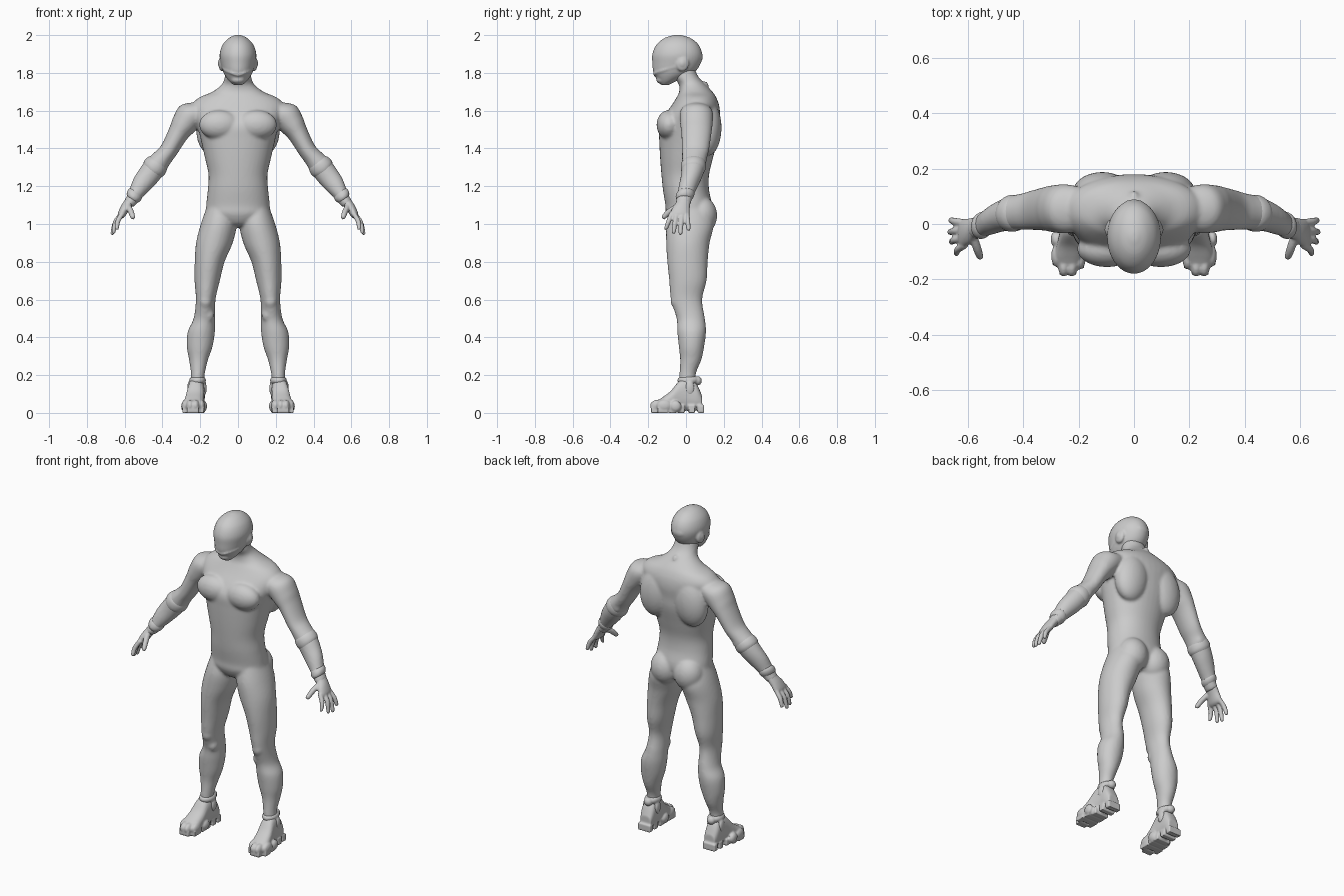
import bpy, bmesh, math
from mathutils import Vector, Matrix

X, Y, Z = Vector((1, 0, 0)), Vector((0, 1, 0)), Vector((0, 0, 1))
SIDES = (1, -1)

skin = bpy.data.materials.new("light grey")
skin.diffuse_color = (0.6, 0.6, 0.6, 1)


def spline(rows, steps=5):
    """Smoothly interpolate rows of numbers."""
    out = []
    for i in range(len(rows) - 1):
        a, b, c, d = (rows[max(0, min(len(rows) - 1, i + k))] for k in (-1, 0, 1, 2))
        for s in range(steps):
            t = s / steps
            out.append([0.5 * (2 * q + (r - p) * t + (2 * p - 5 * q + 4 * r - w) * t * t
                               + (3 * q - p - 3 * r + w) * t ** 3)
                        for p, q, r, w in zip(a, b, c, d)])
    out.append(list(rows[-1]))
    return out


def loft(bm, rows, u=X, v=Y, side=1, power=2.0, n=32):
    """Closed tube through rows of (x, y, z, radius along u, radius along v)."""
    rings = []
    for x, y, z, ru, rv in spline(rows):
        ring = []
        for k in range(n):
            c, s = math.cos(math.tau * k / n), math.sin(math.tau * k / n)
            p = (Vector((x, y, z))
                 + u * (ru * math.copysign(abs(c) ** (2 / power), c))
                 + v * (rv * math.copysign(abs(s) ** (2 / power), s)))
            p.x *= side
            ring.append(bm.verts.new(p))
        rings.append(ring)
    for a, b in zip(rings, rings[1:]):
        for k in range(n):
            j = (k + 1) % n
            bm.faces.new((a[k], a[j], b[j], b[k]))
    bm.faces.new(rings[0])
    bm.faces.new(rings[-1])


def blob(bm, pos, radii, side=1, tilt=0.0):
    """Ellipsoid, tilted about the y axis."""
    m = (Matrix.Translation((pos[0] * side, pos[1], pos[2]))
         @ Matrix.Rotation(tilt * side, 4, 'Y') @ Matrix.Diagonal((*radii, 1)))
    bmesh.ops.create_uvsphere(bm, u_segments=28, v_segments=18, radius=1, matrix=m)


def block(bm, pos, size, side=1):
    m = Matrix.Translation((pos[0] * side, pos[1], pos[2])) @ Matrix.Diagonal((*size, 1))
    bmesh.ops.create_cube(bm, size=1, matrix=m)


def fuse(name, bm, voxel, smooth):
    """Make an object whose overlapping pieces melt into one smooth skin."""
    bmesh.ops.recalc_face_normals(bm, faces=bm.faces)
    me = bpy.data.meshes.new(name)
    bm.to_mesh(me)
    bm.free()
    me.materials.append(skin)
    me.polygons.foreach_set("use_smooth", [True] * len(me.polygons))
    ob = bpy.data.objects.new(name, me)
    bpy.context.collection.objects.link(ob)
    r = ob.modifiers.new("fuse", 'REMESH')
    r.mode = 'VOXEL'
    r.voxel_size = voxel
    r.use_smooth_shade = True
    s = ob.modifiers.new("soften", 'SMOOTH')
    s.factor, s.iterations = 0.5, smooth
    return ob


# Torso and neck: z, y, half width, half depth
body = bmesh.new()
torso = [(.985, .02, .03, .05), (1.0, .02, .10, .095), (1.05, .015, .165, .12),
         (1.10, .015, .168, .124), (1.18, 0, .16, .122), (1.26, -.004, .156, .126),
         (1.35, .003, .175, .14), (1.45, .013, .198, .155), (1.52, .016, .216, .158),
         (1.58, .035, .24, .145), (1.63, .05, .245, .125), (1.67, .055, .205, .105),
         (1.70, .052, .135, .088), (1.74, .032, .085, .07), (1.78, .0, .07, .065),
         (1.84, -.02, .062, .06)]
loft(body, [(0, y, z, a, b) for z, y, a, b in torso], power=2.15, n=40)
blob(body, (0, .1, 1.735), (.016, .02, .022))

# Legs: z, x, y, half width, half depth
leg = [(1.09, .095, .02, .07, .10), (1.0, .102, .022, .095, .125), (.9, .125, .01, .097, .115),
       (.8, .15, .008, .079, .107), (.7, .163, .01, .067, .099), (.6, .171, .003, .052, .083),
       (.5, .178, .025, .057, .075), (.43, .194, .03, .072, .076), (.35, .203, .029, .068, .067),
       (.28, .209, .025, .05, .056), (.2, .213, .008, .036, .043), (.11, .22, .01, .036, .05)]
# Arms: x, y, z, half thickness, half depth
arm = [(.17, .055, 1.615, .05, .07), (.24, .055, 1.585, .076, .088), (.285, .055, 1.53, .069, .086),
       (.317, .055, 1.48, .056, .08), (.365, .05, 1.393, .048, .072), (.40, .045, 1.35, .051, .066),
       (.437, .04, 1.305, .06, .063), (.475, .03, 1.255, .059, .057), (.51, .015, 1.21, .053, .051),
       (.54, 0, 1.165, .041, .045), (.56, -.01, 1.13, .034, .041), (.58, -.015, 1.105, .03, .04)]
for s in SIDES:
    loft(body, [(x, y, z, a, b) for z, x, y, a, b in leg], side=s)
    loft(body, arm, u=Vector((.8, 0, .6)), side=s)
    blob(body, (.098, -.09, 1.525), (.108, .066, .078), s)         # chest
    blob(body, (.115, .115, 1.51), (.105, .073, .15), s, -.15)     # shoulder blade
    blob(body, (.078, .082, 1.045), (.088, .083, .10), s)          # buttock
    blob(body, (.12, .055, 1.665), (.10, .06, .035), s, .25)       # trapezius
    blob(body, (.172, -.048, .595), (.035, .034, .045), s)         # kneecap
    blob(body, (.155, -.018, .52), (.03, .035, .04), s)            # shin top
    blob(body, (.41, .075, 1.325), (.035, .033, .04), s)           # elbow
fuse("body", body, .0085, 5)

# Head with jaw, ears and back knob
head = bmesh.new()
skull = [(1.735, -.112, .022, .018), (1.76, -.095, .05, .052), (1.80, -.066, .076, .106),
         (1.85, -.05, .091, .128), (1.90, -.046, .097, .132), (1.95, -.045, .081, .111),
         (1.985, -.045, .048, .068), (2.001, -.045, .012, .016)]
loft(head, [(0, y, z, a, b) for z, y, a, b in skull], n=40)
blob(head, (0, -.128, 1.765), (.038, .03, .024))
blob(head, (0, .062, 1.885), (.045, .027, .034))
rim = [(.086, -.05, 1.835), (.07, -.114, 1.815), (.035, -.158, 1.80), (0, -.168, 1.79)]
for s in SIDES:
    blob(head, (.085, -.02, 1.85), (.018, .036, .042), s)
    blob(head, (.094, -.02, 1.85), (.013, .018, .022), s)
    loft(head, [(*p, .008, .008) for p in rim], u=Z, v=Vector((.5, -.86, 0)), side=s, n=12)
fuse("head", head, .006, 3)


def finger(bm, base, mid, tip, r, u, v, side):
    b, m, t = Vector(base), Vector(mid), Vector(tip)
    near = t.lerp(m, .15)
    loft(bm, [(*b, r, r), (*m, r, r), (*near, r * .8, r * .8), (*t, r * .3, r * .3)],
         u=u, v=v, side=side, n=14)


for s, label in zip(SIDES, ("left", "right")):
    # Hand: palm, four fingers and a thumb
    hand = bmesh.new()
    loft(hand, [(.552, -.008, 1.145, .03, .036), (.575, -.014, 1.115, .027, .038),
                (.597, -.026, 1.085, .025, .046), (.617, -.034, 1.05, .021, .052),
                (.625, -.036, 1.035, .012, .045)], u=Vector((.86, 0, .5)), side=s)
    tips = [(-.075, -.108, .642, .97), (-.048, -.066, .662, .948),
            (-.02, -.03, .668, .942), (.004, .014, .664, .965)]
    for y0, y1, x1, z1 in tips:
        finger(hand, (.61, y0, 1.06), (.646 if x1 > .65 else .636, (y0 + y1) / 2, 1.015),
               (x1, y1, z1), .0135, Vector((.93, 0, .36)), Y, s)
    finger(hand, (.585, -.035, 1.10), (.568, -.085, 1.068), (.555, -.125, 1.03), .016,
           X, Vector((0, .65, -.75)), s)
    fuse(label + "_hand", hand, .005, 3)

    # Forearm and wrist bands
    bands = bmesh.new()
    axis = Vector((.8, 0, .6))
    loft(bands, [(.536, .001, 1.172, .036, .042), (.545, -.003, 1.158, .044, .048),
                 (.555, -.008, 1.143, .042, .047), (.563, -.012, 1.13, .033, .038)], u=axis, side=s)
    loft(bands, [(.415, .043, 1.333, .05, .058), (.428, .04, 1.317, .062, .066),
                 (.446, .038, 1.293, .065, .066), (.46, .035, 1.274, .052, .056)], u=axis, side=s)
    fuse(label + "_arm_bands", bands, .006, 3)

    # Foot: wedge, clawed toes, heel and ribbed sole
    foot = bmesh.new()
    loft(foot, [(.217, .085, .055, .035, .035), (.219, .055, .085, .043, .07),
                (.22, .01, .10, .044, .088), (.224, -.035, .09, .046, .08),
                (.23, -.08, .062, .051, .055), (.235, -.12, .046, .052, .04),
                (.237, -.15, .036, .043, .03)], v=Z, side=s, power=2.5)
    for x, y, w in ((.195, -.125, .02), (.225, -.15, .022), (.254, -.15, .021), (.28, -.115, .019)):
        blob(foot, (x, y, .038), (w, .04, .032), s)
        block(foot, (x, y - .015, .015), (w * 1.5, .04, .03), s)
    blob(foot, (.283, -.055, .035), (.018, .03, .03), s)
    blob(foot, (.182, -.055, .035), (.018, .03, .03), s)
    for x, y, w in ((.236, -.115, .115), (.232, -.07, .11), (.226, -.025, .095),
                    (.222, .03, .085), (.22, .078, .085)):
        block(foot, (x, y, .02), (w, .034, .04), s)
    fuse(label + "_foot", foot, .0055, 2)

    # Ankle band with a heel strap
    ankle = bmesh.new()
    loft(ankle, [(.214, .01, .155, .036, .046), (.214, .012, .165, .043, .056),
                 (.214, .014, .18, .043, .057), (.214, .015, .192, .034, .044)], side=s)
    blob(ankle, (.214, .062, .17), (.026, .022, .025), s)
    blob(ankle, (.255, .02, .13), (.014, .025, .04), s)
    blob(ankle, (.18, .02, .13), (.014, .025, .04), s)
    fuse(label + "_ankle_band", ankle, .0055, 3)
